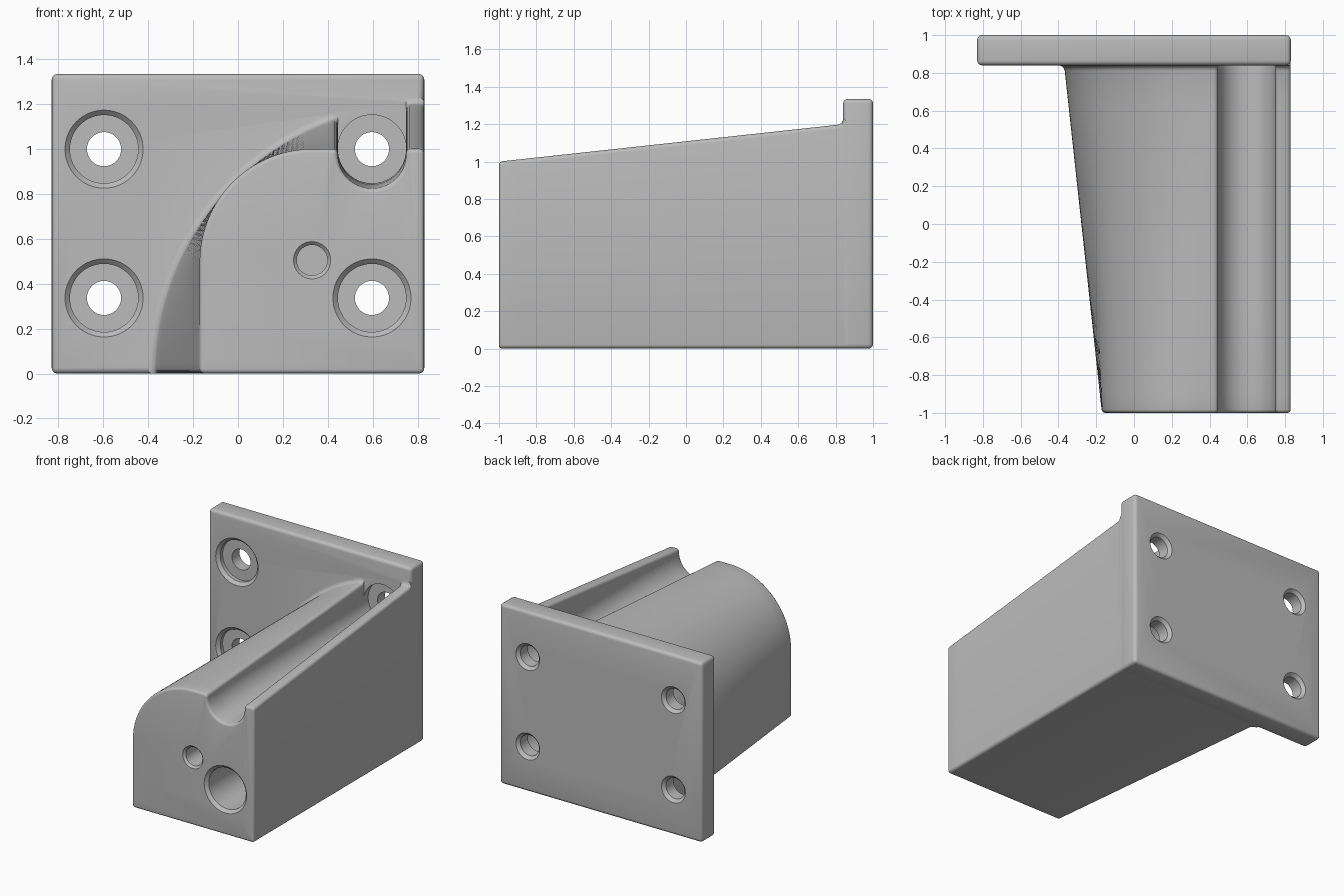
import bpy, bmesh, math
from mathutils import Vector

cube = bpy.data.objects.get("Cube")
if cube:
    bpy.data.objects.remove(cube)

HALF_W, PLATE_Y, HEIGHT = 0.83, 0.84, 1.335
R = 0.022                       # edge rounding
BORE, SCREW = 0.152, 0.076      # counterbore and screw hole radii
GX, GZ = 0.597, 1.0             # groove axis
LOW_Z = 0.337

grey = bpy.data.materials.new("light grey")
grey.use_nodes = True
COLOUR = (0.5, 0.5, 0.5, 1)
grey.diffuse_color = COLOUR
grey.node_tree.nodes["Principled BSDF"].inputs["Base Color"].default_value = COLOUR


def finish(name, bm):
    bmesh.ops.recalc_face_normals(bm, faces=bm.faces)
    mesh = bpy.data.meshes.new(name)
    bm.to_mesh(mesh)
    bm.free()
    mesh.materials.append(grey)
    obj = bpy.data.objects.new(name, mesh)
    bpy.context.collection.objects.link(obj)
    return obj


def skin(name, rings):
    """Bridge closed rings of points and cap both ends."""
    bm = bmesh.new()
    loops = [[bm.verts.new(p) for p in ring] for ring in rings]
    for a, b in zip(loops, loops[1:]):
        for i in range(len(a)):
            j = (i + 1) % len(a)
            bm.faces.new((a[i], a[j], b[j], b[i]))
    bm.faces.new(loops[0])
    bm.faces.new(loops[-1])
    return finish(name, bm)


def lathe(name, x, z, profile, sides=64):
    """Turn (y, radius) pairs about an axis along y."""
    return skin(name, [[(x + r * math.cos(k * math.tau / sides), y,
                         z + r * math.sin(k * math.tau / sides))
                        for k in range(sides)] for y, r in profile])


def arc(cx, cz, r, start, end, n=4):
    angles = [math.radians(start + (end - start) * k / n) for k in range(n + 1)]
    return [Vector((cx + r * math.cos(a), cz + r * math.sin(a))) for a in angles]


def front_curve(u):
    """Straight side, quarter round, straight top."""
    quarter = math.pi / 4
    s = u * (1 + quarter)
    left = HALF_W - 1
    if s < 0.5:
        return Vector((left, s))
    if s < 0.5 + quarter:
        a = math.pi - (s - 0.5) / 0.5
        return Vector((left + 0.5 + 0.5 * math.cos(a), 0.5 + 0.5 * math.sin(a)))
    return Vector((left + s - quarter, 1))


def back_curve(u):
    a = math.pi - u * math.pi / 2
    return Vector((HALF_W + 1.2 * math.cos(a), 1.2 * math.sin(a)))


def section(y, inset=0.0, flare=0.0):
    """Cross-section of the arm at depth y."""
    t = min((y + 1) / (PLATE_Y + 1), 1)

    def curve(u):
        return front_curve(u).lerp(back_curve(u), t)

    def reach(x):
        lo, hi = 0.0, 1.0
        for _ in range(30):
            mid = (lo + hi) / 2
            lo, hi = (mid, hi) if curve(mid).x < x else (lo, mid)
        return lo

    right = HALF_W - 0.0005
    g0, g1 = GX - BORE, GX + BORE
    u0, u1 = R / 1.8, reach(g0 - R)
    shell = [curve(u0 + (u1 - u0) * k / 56) for k in range(57)]
    corner = arc(curve(0).x + R, R + 0.0005, R, 270, 180)[:-1]
    lip_z, top = shell[-1].y, curve(1).y
    rim = arc(g0 - R, lip_z - R, R, 90, 0)[1:]
    bed = arc(GX, min(GZ, lip_z - R - 0.002), BORE, 180, 360, 28)
    rim2 = arc(g1 + R, top - R, R, 180, 90)
    edge = arc(right - R, top - R, R, 90, 0)
    base = arc(right - R, R + 0.0005, R, 0, -90)
    pts = corner + shell + rim + bed + rim2 + edge + base
    n = len(pts)
    outer = len(corner) + len(shell)
    lifted = set(range(outer, outer + len(rim)))
    k = outer + len(rim) + len(bed)
    lifted |= set(range(k, k + len(rim2) + len(edge)))
    ring = []
    for i, p in enumerate(pts):
        d = pts[(i + 1) % n] - pts[i - 1]
        normal = Vector((-d.y, d.x)).normalized()
        q = p - normal * inset
        if i < outer:
            q += normal * flare
            q.y = max(q.y, 0.0005)
        elif i in lifted:
            q.y += flare
        ring.append((q.x, y, q.y))
    return ring


# Wall plate with rounded edges
bm = bmesh.new()
bmesh.ops.create_cube(bm, size=1)
for v in bm.verts:
    v.co = (v.co.x * 2 * HALF_W, (1 + PLATE_Y) / 2 + v.co.y * (1 - PLATE_Y),
            (v.co.z + 0.5) * HEIGHT)
bmesh.ops.bevel(bm, geom=bm.edges[:], offset=0.025, segments=4, profile=0.5,
                affect='EDGES')
bracket = finish("bracket", bm)

# Tapering arm: rounded nose, long loft, flared root
steps = [math.radians(a) for a in (0, 22.5, 45, 67.5, 90)]
NOSE, ROOT = 0.018, 0.03
rings = [section(-1 + NOSE * (1 - math.sin(a)), inset=NOSE * (1 - math.cos(a)))
         for a in reversed(steps[:])][::-1]
rings += [section(-0.9 + k * 0.17) for k in range(10)]
rings += [section(PLATE_Y - ROOT * (1 - math.sin(a)), flare=ROOT * (1 - math.cos(a)))
          for a in steps]
rings.append(section(0.9, flare=ROOT))
if rings[0][0][1] > rings[4][0][1]:
    rings[:5] = rings[:5][::-1]
arm = skin("arm", rings)


def mouth(y, r, size, way=1):
    """Rounded hole mouth, starting just outside the surface at y."""
    out = [(y - way * 0.02, r + size)]
    return out + [(y + way * size * math.sin(a), r + size * (1 - math.cos(b)))
                  for a, b in ((s, math.pi / 2 - s) for s in steps)]


# Screw holes, tool channel and small blind hole
FLOOR = PLATE_Y + 0.05
tail = [(FLOOR, BORE), (FLOOR, SCREW)] + mouth(1, SCREW, 0.022, -1)[::-1]
cutters = [lathe("left_hole_cutter", -GX, z, mouth(PLATE_Y, BORE, R) + tail)
           for z in (LOW_Z, GZ)]
cutters.append(lathe("channel_cutter", GX, LOW_Z, mouth(-1, BORE, R) + tail))
cutters.append(lathe("groove_hole_cutter", GX, GZ,
                     [(PLATE_Y - 0.03, BORE + 0.001), (FLOOR, BORE + 0.001)] + tail[1:]))
cutters.append(lathe("pin_hole_cutter", 0.33, 0.505,
                     mouth(-1, 0.068, 0.015) + [(-0.4, 0.068)]))


def combine(target, other, operation):
    mod = target.modifiers.new(operation.lower(), 'BOOLEAN')
    mod.operation, mod.object, mod.solver = operation, other, 'EXACT'
    bpy.context.view_layer.objects.active = target
    bpy.ops.object.modifier_apply(modifier=mod.name)
    bpy.data.objects.remove(other)


combine(bracket, arm, 'UNION')
for cutter in cutters:
    combine(bracket, cutter, 'DIFFERENCE')

# Smooth rounded surfaces, crisp flat ones
bpy.ops.object.select_all(action='DESELECT')
bracket.select_set(True)
bpy.context.view_layer.objects.active = bracket
bpy.ops.object.shade_smooth_by_angle(angle=math.radians(30))
